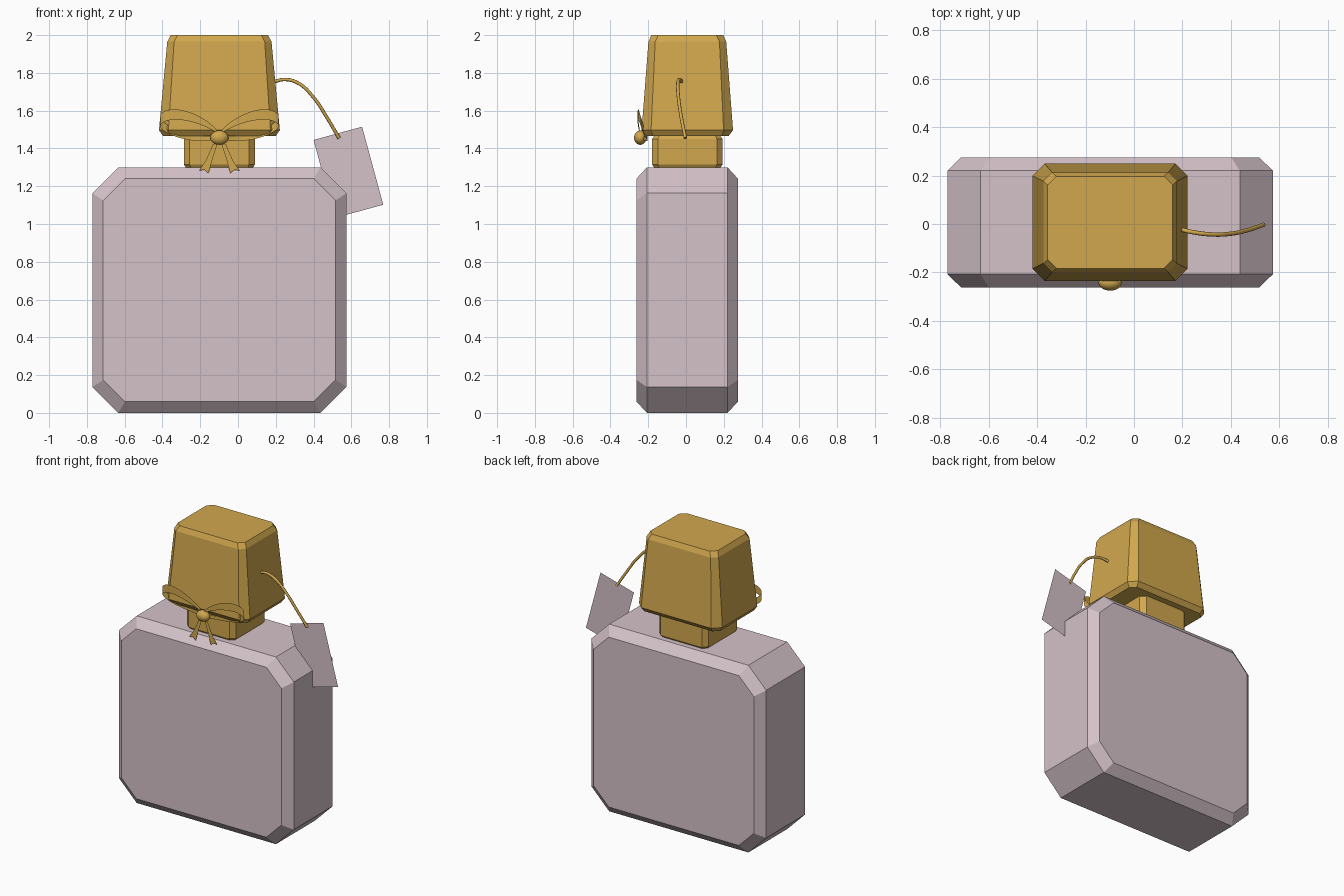
import bpy
import math
from mathutils import Vector

cube = bpy.data.objects.get("Cube")
if cube:
    bpy.data.objects.remove(cube, do_unlink=True)


def material(name, rgb):
    m = bpy.data.materials.new(name)
    m.use_nodes = True
    m.diffuse_color = (*rgb, 1)
    m.node_tree.nodes["Principled BSDF"].inputs["Base Color"].default_value = (*rgb, 1)
    return m


GOLD = material("gold", (0.64, 0.39, 0.075))
PINK = material("pale pink glass", (0.66, 0.54, 0.58))
CX = -0.0985  # bottle's centre line


def mesh_object(name, verts, faces, mat):
    me = bpy.data.meshes.new(name)
    me.from_pydata(verts, [], faces)
    me.materials.append(mat)
    ob = bpy.data.objects.new(name, me)
    bpy.context.collection.objects.link(ob)
    return ob


def smooth(ob):
    for p in ob.data.polygons:
        p.use_smooth = True


def octagon(w, h, c):
    """Rectangle of half sizes w, h with corners cut by c."""
    return [(w - c, -h), (w, c - h), (w, h - c), (w - c, h),
            (c - w, h), (-w, h - c), (-w, c - h), (c - w, -h)]


def loft(name, rings, place, mat):
    """Stack cut-corner rectangles given as (level, half w, half h, cut)."""
    verts, faces = [], []
    for level, w, h, c in rings:
        verts += [place(a, b, level) for a, b in octagon(w, h, c)]
    for r in range(len(rings) - 1):
        for i in range(8):
            j = (i + 1) % 8
            faces.append((r * 8 + i, r * 8 + j, r * 8 + 8 + j, r * 8 + 8 + i))
    faces.append(tuple(range(7, -1, -1)))
    faces.append(tuple(range(len(verts) - 8, len(verts))))
    ob = mesh_object(name, verts, faces, mat)
    return ob


# Bottle: octagonal slab with bevelled front and back rims, lofted back to front
loft("bottle", [(0.275, 0.615, 0.59, 0.115), (0.22, 0.672, 0.65, 0.137),
                (-0.207, 0.672, 0.65, 0.137), (-0.262, 0.615, 0.59, 0.115)],
     lambda a, b, t: (CX + a, t, 0.65 + b), PINK)

# Neck and tapered cap, lofted upwards
upright = lambda a, b, t: (CX + a, 0.007 + b, t)
loft("neck", [(1.295, 0.175, 0.173, 0.025), (1.315, 0.188, 0.186, 0.03),
              (1.45, 0.188, 0.186, 0.03), (1.47, 0.175, 0.173, 0.025)], upright, GOLD)
loft("cap", [(1.465, 0.298, 0.218, 0.035), (1.497, 0.32, 0.242, 0.05),
             (1.965, 0.276, 0.206, 0.036), (2.0, 0.258, 0.19, 0.036)], upright, GOLD)

# Bow knot
bpy.ops.mesh.primitive_uv_sphere_add(segments=24, ring_count=12, location=(CX, -0.242, 1.457))
knot = bpy.context.object
knot.name = "bow_knot"
knot.scale = (0.048, 0.033, 0.038)
knot.data.materials.append(GOLD)
smooth(knot)

# Bow loops: (sideways, y, z, half width) along the ribbon, out and back
LOOP = [(0.01, -0.245, 1.49, 0.012), (0.08, -0.255, 1.54, 0.018),
        (0.17, -0.257, 1.575, 0.026), (0.26, -0.252, 1.585, 0.028),
        (0.315, -0.245, 1.56, 0.027), (0.318, -0.235, 1.53, 0.025),
        (0.25, -0.22, 1.485, 0.02), (0.15, -0.2, 1.455, 0.015),
        (0.07, -0.21, 1.45, 0.012), (0.01, -0.235, 1.455, 0.01)]
# Bow tails: notched ribbon ends as (sideways, z)
TAIL = [(0.005, 1.44), (0.035, 1.42), (0.07, 1.34), (0.107, 1.282),
        (0.08, 1.288), (0.058, 1.268), (0.035, 1.35)]

for side, label in ((1, "left"), (-1, "right")):
    verts = []
    for s, y, z, w in LOOP:
        verts += [(CX + side * s, y, z - w), (CX + side * s, y, z + w)]
    faces = [(i, i + 2, i + 3, i + 1) for i in range(0, len(verts) - 2, 2)]
    loop = mesh_object("bow_loop_" + label, verts, faces, GOLD)
    sub = loop.modifiers.new("soft", "SUBSURF")
    sub.levels = sub.render_levels = 2
    smooth(loop)
    mesh_object("bow_tail_" + label,
                [(CX + side * s, -0.24, z) for s, z in TAIL],
                [tuple(range(len(TAIL)))], GOLD)

# Cord from the cap to the tag
curve = bpy.data.curves.new("tag_cord", "CURVE")
curve.dimensions = "3D"
curve.bevel_depth = 0.009
curve.bevel_resolution = 2
curve.use_fill_caps = True
path = [(0.18, -0.02, 1.75), (0.25, -0.035, 1.765), (0.32, -0.043, 1.745),
        (0.40, -0.04, 1.67), (0.47, -0.025, 1.565), (0.535, -0.003, 1.455)]
spline = curve.splines.new("BEZIER")
spline.bezier_points.add(len(path) - 1)
for p, co in zip(spline.bezier_points, path):
    p.co = co
    p.handle_left_type = p.handle_right_type = "AUTO"
curve.materials.append(GOLD)
cord = bpy.data.objects.new("tag_cord", curve)
bpy.context.collection.objects.link(cord)

# Paper tag: tilted flat rectangle
corner, across, down = Vector((0.4, 0, 1.445)), Vector((0.257, 0, 0.07)), Vector((0.112, 0, -0.413))
mesh_object("tag", [corner, corner + down, corner + down + across, corner + across],
            [(0, 1, 2, 3)], PINK)

# Turn all face normals outwards on the solid parts
import bmesh
for name in ("bottle", "neck", "cap"):
    me = bpy.data.objects[name].data
    bm = bmesh.new()
    bm.from_mesh(me)
    bmesh.ops.recalc_face_normals(bm, faces=bm.faces)
    bm.to_mesh(me)
    bm.free()
